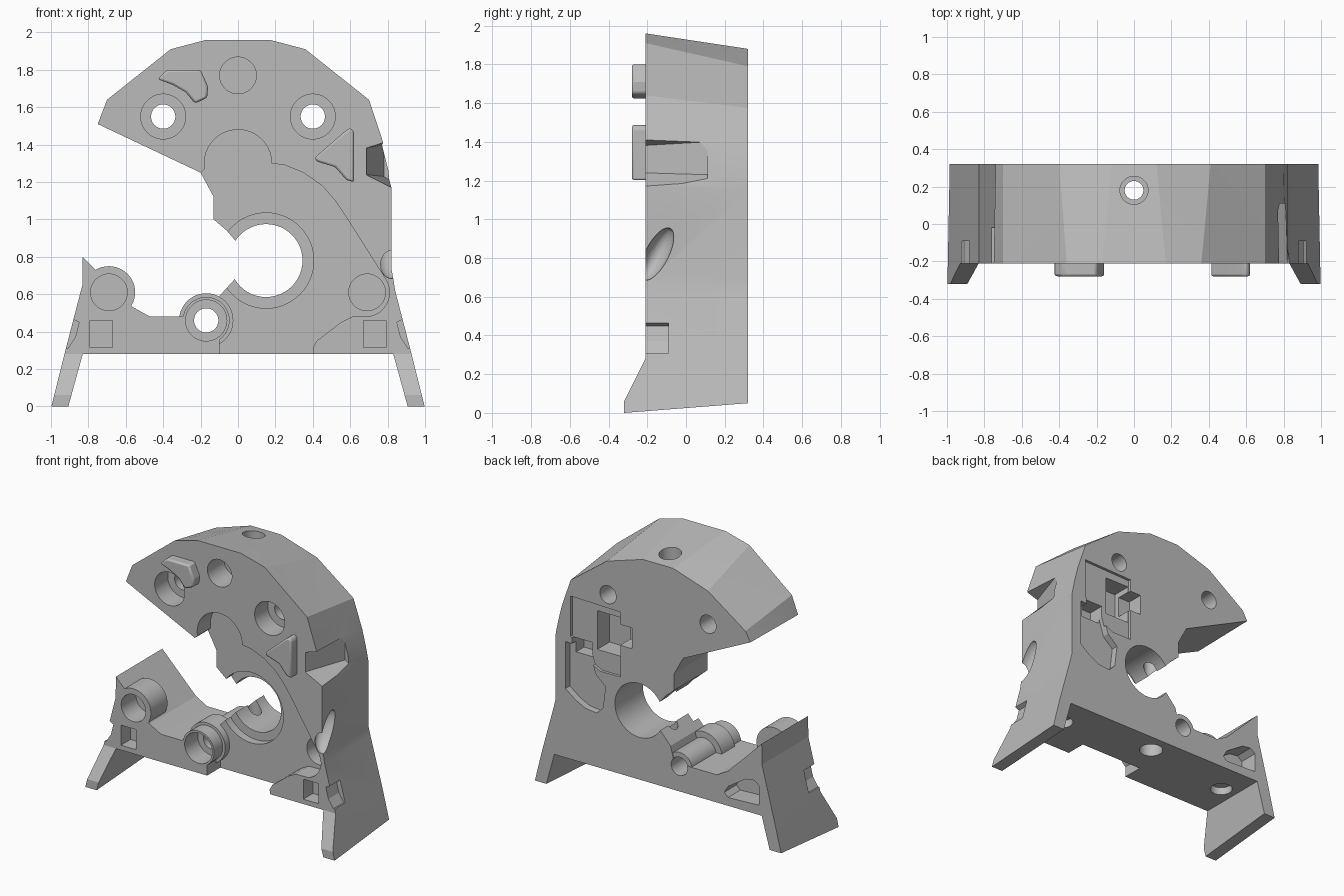
import bpy, bmesh, math
from mathutils import Matrix, Vector

cube = bpy.data.objects.get("Cube")
if cube:
    bpy.data.objects.remove(cube, do_unlink=True)

grey = bpy.data.materials.new("plain_grey")
grey.use_nodes = True
grey.diffuse_color = (0.5, 0.5, 0.5, 1)
grey.node_tree.nodes["Principled BSDF"].inputs["Base Color"].default_value = (0.5, 0.5, 0.5, 1)

FRONT, RECESS, BACK = -0.21, -0.06, 0.32


def arc(cx, cz, r, start, end, n):
    angles = [math.radians(start + (end - start) * i / n) for i in range(n + 1)]
    return [(cx + r * math.cos(a), cz + r * math.sin(a)) for a in angles]


def prism(name, points, y0, y1, back=None):
    """Extrude an x-z outline along y, optionally lofted to another outline."""
    bm = bmesh.new()
    a = [bm.verts.new((x, y0, z)) for x, z in points]
    b = [bm.verts.new((x, y1, z)) for x, z in (back or points)]
    bm.faces.new(a)
    bm.faces.new(b[::-1])
    for i in range(len(a)):
        j = (i + 1) % len(a)
        bm.faces.new((a[j], a[i], b[i], b[j]))
    bmesh.ops.recalc_face_normals(bm, faces=bm.faces)
    return finish(name, bm)


def finish(name, bm):
    mesh = bpy.data.meshes.new(name)
    bm.to_mesh(mesh)
    bm.free()
    mesh.materials.append(grey)
    obj = bpy.data.objects.new(name, mesh)
    bpy.context.collection.objects.link(obj)
    return obj


def rod(name, x, z, r, y0, y1):
    return prism(name, arc(x, z, r, 0, 352.5, 47), y0, y1)


def box(name, x0, x1, z0, z1, y0, y1):
    return prism(name, [(x0, z0), (x1, z0), (x1, z1), (x0, z1)], y0, y1)


def combine(obj, other, operation):
    bpy.context.view_layer.update()
    mod = obj.modifiers.new("combine", 'BOOLEAN')
    mod.operation, mod.solver, mod.object = operation, 'EXACT', other
    with bpy.context.temp_override(object=obj, active_object=obj, selected_objects=[obj]):
        bpy.ops.object.modifier_apply(modifier=mod.name)
    bpy.data.objects.remove(other, do_unlink=True)


def add(other):
    combine(body, other, 'UNION')


def cut(other):
    combine(body, other, 'DIFFERENCE')


def mirrored(points, s):
    return [(s * x, z) for x, z in points]


# Hook-shaped main body, with the arch tapering down towards the back
crown = [(-.75, 1.51), (-.7, 1.64), (-.36, 1.91), (-.17, 1.96), (.17, 1.96), (.36, 1.91),
         (.7, 1.64)]
crown_back = [(-.74, 1.51), (-.7, 1.58), (-.4, 1.79), (-.12, 1.88), (.12, 1.88), (.41, 1.79),
              (.7, 1.575)]
flank = [(.77, 1.43), (.81, 1.28), (.82, 1.17), (.82, .75), (.84, .62)]
flank_back = [(.77, 1.37), (.8, 1.25), (.82, 1.15), (.82, .68), (.835, .62)]
lower = [(.928, .28), (-.928, .28), (-.832, .65), (-.83, .8), (-.56, .53), (-.47, .48),
         (-.13, .48), (-.1, .59), (0, .7), (.15, .78), (0, .87), (-.06, .94),
         (-.13, 1.0), (-.13, 1.12), (-.2, 1.25)]
body = prism("hooked_body", crown + flank + lower, FRONT, BACK, crown_back + flank_back + lower)
bm = bmesh.new()
bm.from_mesh(body.data)
bmesh.ops.triangulate(bm, faces=bm.faces)
bm.to_mesh(body.data)
bm.free()

# Lowered centre of the front face
recess = [(-.1, .2), (-.1, .4), (-.25, .62), (-.25, 1.2)]
recess += arc(0, 1.3, .18, 190, 0, 20)
recess += [(.25, 1.29), (.35, 1.25), (.45, 1.18), (.52, 1.1), (.58, 1.01), (.65, .9)]
recess += arc(.68, .61, .13, 30, -80, 12)
recess += [(.61, .48), (.55, .45), (.42, .35), (.4, .31), (.42, .2)]
cut(prism("recess_cutter", recess, -.4, RECESS))

# Screw bosses on the lower arm
add(rod("arm_boss", -.69, .61, .14, FRONT, -.02))
add(rod("boss_rear", -.17, .46, .1, -.05, .315))
add(rod("boss_middle", -.17, .46, .145, -.11, .04))
add(rod("boss_flange", -.17, .46, .125, FRONT, 0))

# Splayed feet with a forward toe and sloping sole
leg = [(1, -.01), (.91, -.01), (.83, .28), (.83, .34), (.9, .34), (.928, .28)]
side = [(-.32, 0), (.32, .05), (.32, .28), (.3, .34), (-.19, .34), (FRONT, .28), (-.32, .06)]
for s in (-1, 1):
    foot = prism("foot", mirrored(leg, s), -.4, .4)
    trim = prism("foot_trim", side, -1.2, 1.2)
    trim.data.transform(Matrix(((0, 1, 0, 0), (1, 0, 0, 0), (0, 0, 1, 0), (0, 0, 0, 1))))
    trim.data.flip_normals()
    combine(foot, trim, 'INTERSECT')
    add(foot)

# Central split bearing hole
cut(rod("ring_cutter", .15, .78, .255, -.4, 0))
cut(rod("bearing_cutter", .15, .78, .195, -.4, .4))

# Countersunk through holes
for x, z, r in ((-.4, 1.55, .12), (.4, 1.55, .12), (-.17, .46, .11)):
    cut(rod("counterbore_cutter", x, z, r, -.4, -.06))
    cut(rod("screw_cutter", x, z, .065, -.4, .4))
# Blind round sockets
for x, z, depth in ((0, 1.77, -.02), (-.69, .61, -.04), (.69, .61, .07)):
    cut(rod("socket_cutter", x, z, .098, -.4, depth))

# Small pockets beside the feet
notch = [(.85, .45), (.88, .465), (1, .465), (1, .31), (.91, .31), (.87, .37)]
for s in (-1, 1):
    cut(prism("edge_notch_cutter", mirrored(notch, s), -.4, -.09))
    cut(box("foot_pocket_cutter", *sorted((s * .67, s * .79)), .315, .46, -.4, -.1))

# Tapered recess and slanted scoop in the left flank
cut(prism("flank_cutter", [(.68, 1.24), (.68, 1.38), (.9, 1.45), (.9, 1.13)], -.23, .11,
          [(.78, 1.23), (.78, 1.4), (.9, 1.42), (.9, 1.15)]))
tilt = Vector((0, 0, 1)).rotation_difference(Vector((0, .46, .89))).to_matrix().to_4x4()
bm = bmesh.new()
bmesh.ops.create_uvsphere(bm, u_segments=32, v_segments=16, radius=1)
bm.transform(Matrix.Translation((.82, -.15, .82)) @ tilt @ Matrix.Diagonal((.08, .06, .15, 1)))
cut(finish("scoop_cutter", bm))

# Vertical bolt hole through the crown and base, and blind holes beside it
for x, y, r, bottom, top in ((0, .18, .05, -.1, 2.2), (0, .18, .075, 1.7, 2.2),
                             (0, .18, .08, .1, .42), (-.71, .08, .075, .1, .335),
                             (.71, .08, .075, .1, .335)):
    bore = rod("vertical_cutter", x, y, r, bottom, top)
    bore.data.transform(Matrix(((1, 0, 0, 0), (0, 0, 1, 0), (0, 1, 0, 0), (0, 0, 0, 1))))
    bore.data.flip_normals()
    cut(bore)

# Stepped pockets in the back
cut(prism("back_panel_cutter", [(.3, .98), (.3, 1.45), (.7, 1.46), (.7, 1.17), (.56, 1.03),
                                (.46, .98)], .3, .4))
cut(box("back_box_cutter", .305, .5, 1.12, 1.4, .16, .4))
cut(box("back_slot_cutter", .21, .47, 1.21, 1.36, .2, .4))
cut(box("back_corner_cutter", .54, .69, 1.04, 1.16, .18, .4))
cut(prism("back_low_cutter", [(.74, 1.12), (.74, .78), (.66, .72), (.58, .68), (.49, .67),
                              (.44, .72), (.42, .88), (.5, .95), (.55, 1.11)], .27, .4))
cut(prism("back_arm_cutter", [(-.81, .35), (-.56, .34), (-.53, .37), (-.56, .42), (-.7, .51),
                              (-.77, .52), (-.81, .49)], .18, .4))

# Raised locating tabs on the front of the arch
tabs = [prism("upper_tab", [(-.43, 1.75), (-.38, 1.8), (-.2, 1.8), (-.16, 1.71), (-.165, 1.65),
                            (-.23, 1.62), (-.28, 1.68), (-.35, 1.72)], -.28, -.15),
        prism("side_tab", [(.41, 1.33), (.57, 1.47), (.6, 1.49), (.62, 1.47), (.62, 1.2),
                           (.58, 1.21), (.52, 1.28), (.42, 1.31)], -.28, -.15)]
for tab in tabs:
    bevel = tab.modifiers.new("soft_edges", 'BEVEL')
    bevel.width, bevel.segments = .012, 2

# Smooth the round walls and keep the creases crisp
for obj in [body] + tabs:
    bpy.ops.object.select_all(action='DESELECT')
    obj.select_set(True)
    bpy.context.view_layer.objects.active = obj
    bpy.ops.object.shade_smooth_by_angle(angle=math.radians(12))
